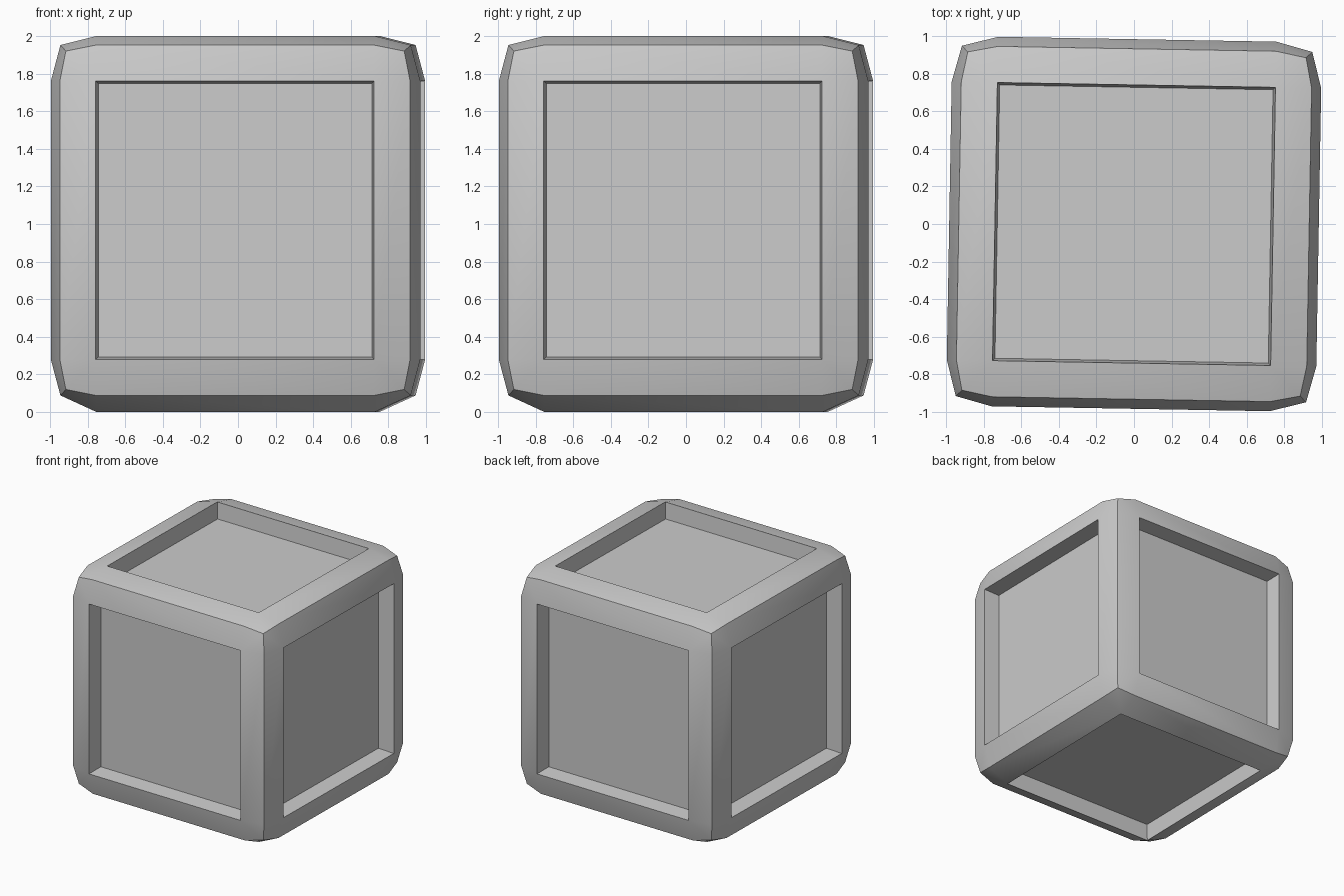
import bpy, bmesh
from math import radians
from mathutils import Matrix, Vector

if "Cube" in bpy.data.objects:
    bpy.data.objects.remove(bpy.data.objects["Cube"])

A = 0.74     # half width of the panel opening
B = 0.727    # half width of the recessed floor
E = 0.932    # cube edge distance
C = 0.90     # cube corner distance
DEPTH = 0.14
MID = 1.02   # height of the cube centre


def panel_side(bm, turn, rim):
    """One side of the cube: sloped frame, rounded corners, recess walls, floor."""
    floor = []
    for k in range(4):
        m = turn @ Matrix.Rotation(radians(90 * k), 4, 'Z')

        def face(*pts):
            bm.faces.new([bm.verts.new(m @ Vector(p)) for p in pts])

        p, p2 = (A, A, rim), (-A, A, rim)
        q, q2 = (B, B, rim - DEPTH), (-B, B, rim - DEPTH)
        face(p, (A, E, E), (-A, E, E), p2)              # frame strip
        face(p, (E, A, E), (C, C, C), (A, E, E))        # corner
        face(p, p2, q2, q)                              # recess wall
        floor.append(m @ Vector(q))
    bm.faces.new([bm.verts.new(v) for v in floor])


bm = bmesh.new()

# top and bottom
panel_side(bm, Matrix.Identity(4), 2 - MID)
panel_side(bm, Matrix.Rotation(radians(180), 4, 'X'), MID)

# four upright sides
for i in range(4):
    turn = Matrix.Rotation(radians(90 * i), 4, 'Z') @ Matrix.Rotation(radians(90), 4, 'X')
    panel_side(bm, turn, 0.983)

bmesh.ops.remove_doubles(bm, verts=bm.verts, dist=0.001)
bmesh.ops.recalc_face_normals(bm, faces=bm.faces)

# slight twist about the upright axis, standing on the ground
bm.transform(Matrix.Translation((0, 0, MID)) @ Matrix.Rotation(radians(-1), 4, 'Z'))

mesh = bpy.data.meshes.new("panelled_crate")
bm.to_mesh(mesh)
bm.free()
crate = bpy.data.objects.new("panelled_crate", mesh)
bpy.context.collection.objects.link(crate)
bpy.context.view_layer.objects.active = crate
crate.select_set(True)
bpy.ops.object.shade_smooth_by_angle(angle=radians(35))
